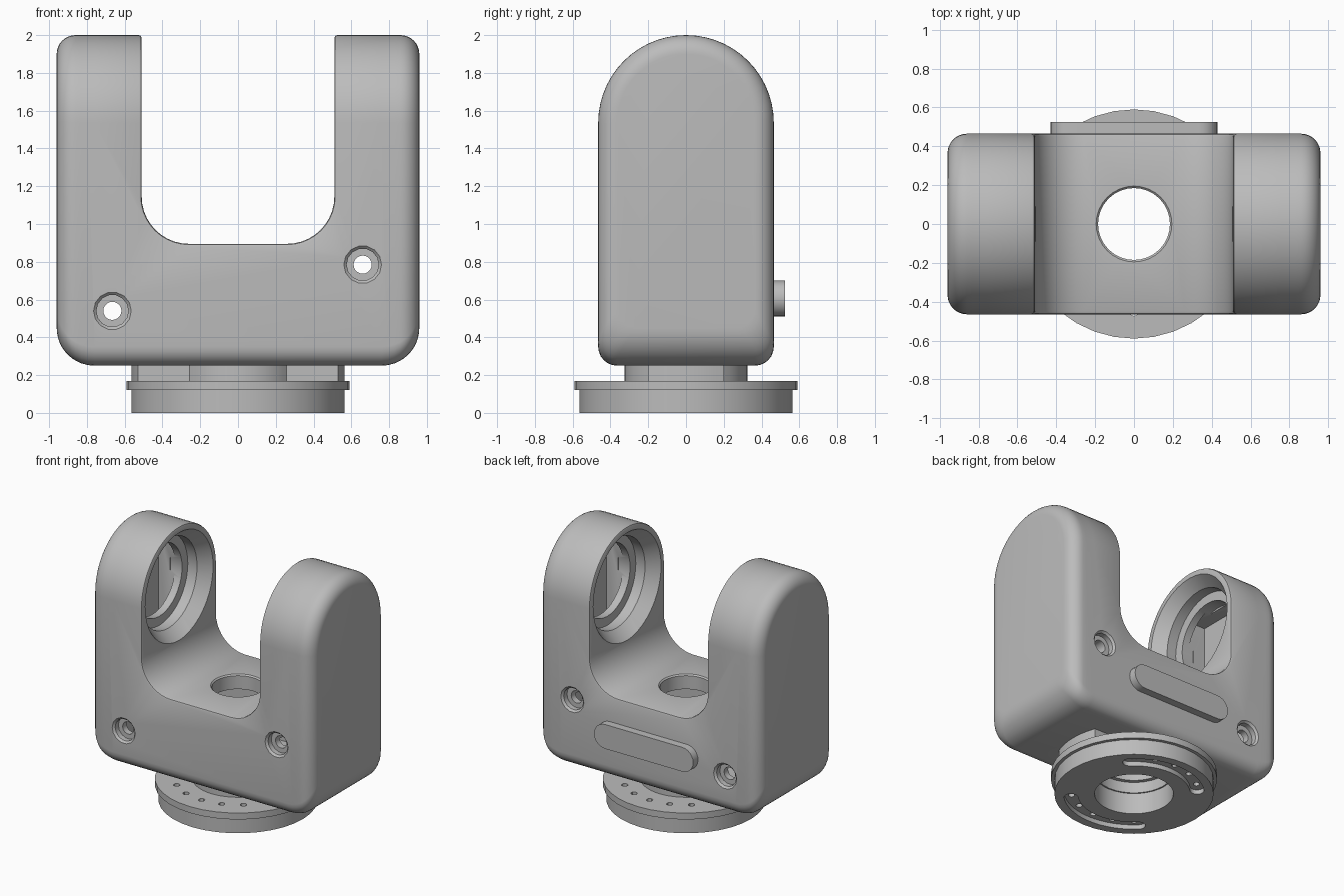
import bpy, bmesh, math
from math import pi, sin, cos, asin, sqrt

if "Cube" in bpy.data.objects:
    bpy.data.objects.remove(bpy.data.objects["Cube"])

grey = bpy.data.materials.new("plain grey")
grey.diffuse_color = (0.5, 0.5, 0.5, 1)
grey.use_nodes = True
grey.node_tree.nodes["Principled BSDF"].inputs["Base Color"].default_value = grey.diffuse_color


def loft(name, rings, closed=False):
    """Skin a list of equal-length point rings; cap the ends unless closed."""
    bm = bmesh.new()
    vs = [[bm.verts.new(p) for p in r] for r in rings]
    n = len(vs[0])
    pairs = list(zip(vs, vs[1:])) + ([(vs[-1], vs[0])] if closed else [])
    for a, b in pairs:
        for i in range(n):
            j = (i + 1) % n
            bm.faces.new((a[i], a[j], b[j], b[i]))
    if not closed:
        bm.faces.new(vs[0])
        bm.faces.new(vs[-1])
    bmesh.ops.recalc_face_normals(bm, faces=bm.faces)
    me = bpy.data.meshes.new(name)
    bm.to_mesh(me)
    bm.free()
    ob = bpy.data.objects.new(name, me)
    bpy.context.collection.objects.link(ob)
    me.materials.append(grey)
    return ob


def place(axis, u, v, w):
    return {"x": (w, u, v), "y": (u, w, v), "z": (u, v, w)}[axis]


def prism(name, pts, axis, lo, hi):
    return loft(name, [[place(axis, u, v, w) for u, v in pts] for w in (lo, hi)])


def arc(cu, cv, r, a0, a1, n):
    return [(cu + r * cos(a0 + (a1 - a0) * i / n), cv + r * sin(a0 + (a1 - a0) * i / n))
            for i in range(n + 1)]


def turned(name, axis, cu, cv, profile, n=32):
    """Solid of revolution from (radius, position) pairs along an axis."""
    return loft(name, [[place(axis, u, v, w) for u, v in arc(cu, cv, r, 0, 2 * pi, n)[:-1]]
                       for r, w in profile])


def box(x0, x1, y0, y1, z0, z1):
    return prism("cutter", [(x0, y0), (x1, y0), (x1, y1), (x0, y1)], "z", z0, z1)


def apply(ob, mod):
    bpy.context.view_layer.objects.active = ob
    bpy.ops.object.modifier_apply(modifier=mod.name)


def cut(ob, cutter):
    m = ob.modifiers.new("cut", "BOOLEAN")
    m.operation, m.solver, m.object = "DIFFERENCE", "EXACT", cutter
    apply(ob, m)
    bpy.data.objects.remove(cutter)


def smooth(ob, angle=30):
    bpy.ops.object.select_all(action="DESELECT")
    ob.select_set(True)
    bpy.context.view_layer.objects.active = ob
    bpy.ops.object.shade_smooth_by_angle(angle=math.radians(angle))


# Yoke block: arched section swept across, rounded towards both ends
def section(x):
    e = 0.96 - abs(x)
    d = max(0, 0.1 - e)
    h = 0.365 + sqrt(max(0, 0.01 - d * d))
    d = max(0, 0.2 - e)
    zb = 0.45 - sqrt(max(0, 0.04 - d * d))
    pts = arc(0, 1.535, h, 0, pi, 28)
    pts += arc(-h + 0.1, zb + 0.1, 0.1, pi, 1.5 * pi, 6)
    pts += arc(h - 0.1, zb + 0.1, 0.1, 1.5 * pi, 2 * pi, 6)
    return [(x, y, z) for y, z in pts]


insets = [0, 0.002, 0.007, 0.015, 0.027, 0.042, 0.06, 0.08, 0.1, 0.13, 0.165, 0.2]
xs = [-0.96 + e for e in insets] + [0.96 - e for e in reversed(insets)]
yoke = loft("yoke", [section(x) for x in xs])

# U-shaped opening with softened rim
opening = [(0.51, 2.3), (-0.51, 2.3)]
opening += arc(-0.26, 1.145, 0.25, pi, 1.5 * pi, 10)
opening += arc(0.26, 1.145, 0.25, 1.5 * pi, 2 * pi, 10)
cut(yoke, prism("cutter", opening, "y", -1, 1))
rim = yoke.modifiers.new("rim", "BEVEL")
rim.width, rim.segments = 0.015, 2
rim.limit_method, rim.angle_limit = "ANGLE", math.radians(50)
rim.use_clamp_overlap = False
apply(yoke, rim)

# Hollow interior and central passage
cut(yoke, box(-0.8, 0.8, -0.36, 0.36, 0.36, 0.78))
cut(yoke, turned("cutter", "z", 0, 0, [(0.185, 0.7), (0.185, 0.885), (0.21, 0.91)]))
cut(yoke, turned("cutter", "z", 0, 0, [(0.24, 0.1), (0.24, 0.45)]))

for s in (-1, 1):
    # Stepped bearing seat and pocket in each arm
    cut(yoke, box(*sorted((s * 0.74, s * 0.88)), -0.27, 0.27, 0.5, 1.8))
    seat = [(0.43, 0.49), (0.42, 0.51), (0.35, 0.6), (0.35, 0.68), (0.28, 0.681), (0.28, 0.78)]
    cut(yoke, turned("cutter", "x", 0, 1.535, [(r, s * w) for r, w in seat], 40))

# Counterbored screw holes, through from front to back
for x, z in ((0.66, 0.785), (-0.665, 0.54)):
    cut(yoke, turned("cutter", "y", x, z, [(0.048, -0.7), (0.048, 0.7)], 20))
    for s in (-1, 1):
        bore = [(0.1, 0.48), (0.1, 0.465), (0.085, 0.45), (0.085, 0.41)]
        cut(yoke, turned("cutter", "y", x, z, [(r, s * w) for r, w in bore], 14))
smooth(yoke)

# Raised rounded bar on the back
bar = arc(0.335, 0.605, 0.095, -pi / 2, pi / 2, 12) + arc(-0.335, 0.605, 0.095, pi / 2, 1.5 * pi, 12)
smooth(prism("back_bar", bar, "y", 0.45, 0.525))

# Base disc with flange and central bore
ring = [(0.28, 0), (0.565, 0), (0.565, 0.12), (0.59, 0.12), (0.59, 0.17), (0.28, 0.17)]
base = loft("base_disc", [[(r * cos(a), r * sin(a), z) for r, z in ring]
                          for a in (2 * pi * i / 36 for i in range(36))], closed=True)
for s in (0, pi):
    # Curved groove underneath, with five small holes in it
    a0, a1 = s + math.radians(46), s + math.radians(134)
    groove = arc(0, 0, 0.5, a0, a1, 16)
    groove += arc(0.45 * cos(a1), 0.45 * sin(a1), 0.05, a1, a1 + pi, 8)[1:-1]
    groove += arc(0, 0, 0.4, a1, a0, 16)
    groove += arc(0.45 * cos(a0), 0.45 * sin(a0), 0.05, a0 + pi, a0 + 2 * pi, 8)[1:-1]
    cut(base, prism("cutter", groove, "z", -0.1, 0.035))
    for k in range(5):
        a = s + math.radians(50 + 20 * k)
        cut(base, turned("cutter", "z", 0.45 * cos(a), 0.45 * sin(a),
                         [(0.023, -0.1), (0.023, 0.3)], 12))
smooth(base)

# Neck: round hub with two side lugs
lug, hub = asin(0.2 / 0.565), asin(0.2 / 0.325)
outline = []
for s in (0, pi):
    outline += arc(0, 0, 0.565, s - lug, s + lug, 8) + arc(0, 0, 0.325, s + hub, s + pi - hub, 16)
neck = prism("neck", outline, "z", 0.165, 0.255)
cut(neck, turned("cutter", "z", 0, 0, [(0.27, 0), (0.27, 0.5)]))
smooth(neck)
